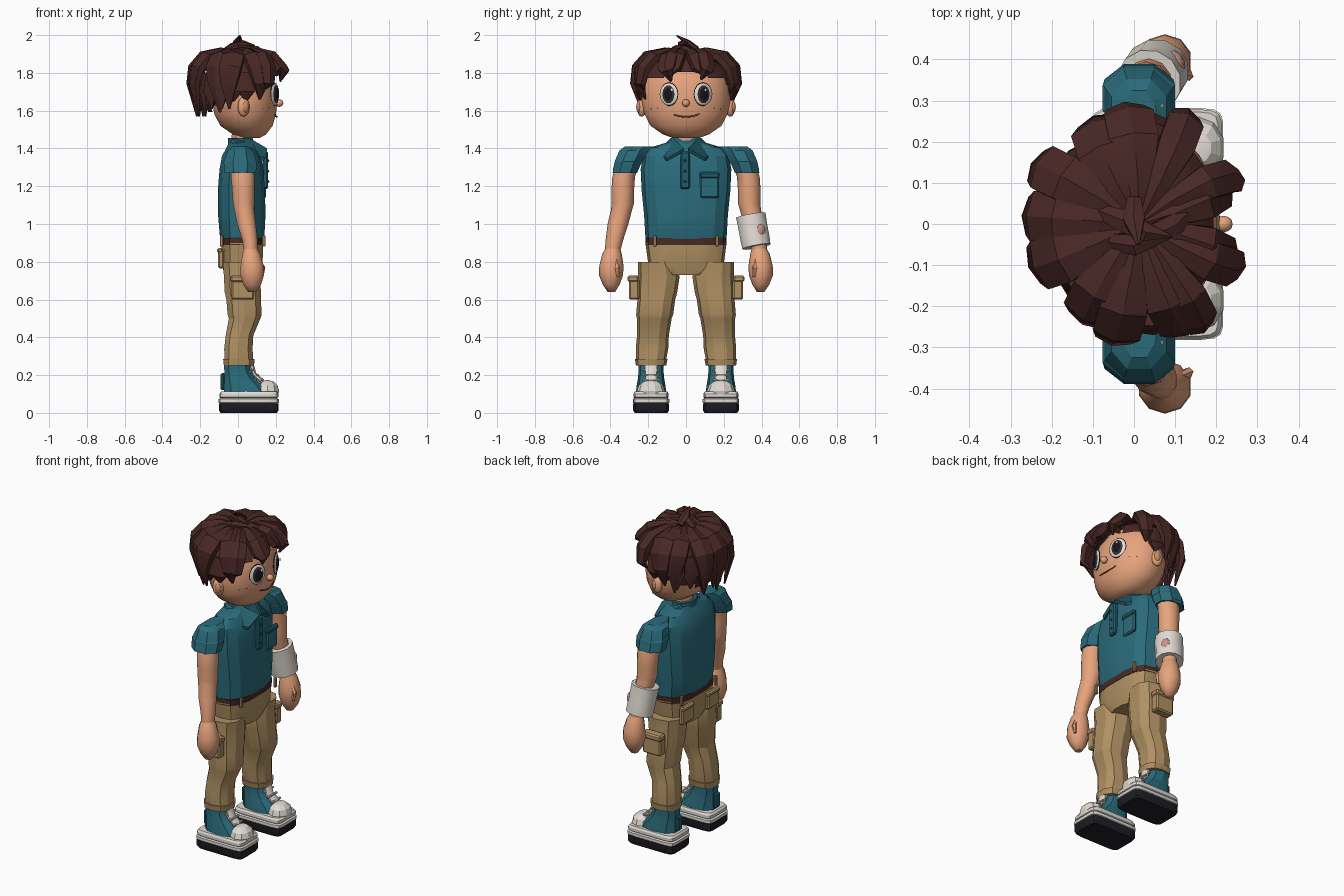
import bpy, bmesh, math
from mathutils import Vector, Matrix

mats = {}
def mat(h):
    if h not in mats:
        m = bpy.data.materials.new("colour_" + h)
        m.diffuse_color = [(int(h[i:i+2], 16) / 255) ** 2.2 for i in (0, 2, 4)] + [1]
        mats[h] = m
    return mats[h]

SKIN, TEAL, TAN, HAIR = "E6A27C", "2E6B7A", "AF9063", "4A2C2A"
WHITE, BLACK, BROWN, DARK = "E0DAD2", "24222A", "4A2E28", "265E6B"

def finish(name, bm, color, angle=35):
    bmesh.ops.recalc_face_normals(bm, faces=bm.faces)
    me = bpy.data.meshes.new(name)
    bm.to_mesh(me)
    bm.free()
    ob = bpy.data.objects.new(name, me)
    bpy.context.collection.objects.link(ob)
    me.materials.append(mat(color))
    bpy.ops.object.select_all(action='DESELECT')
    ob.select_set(True)
    bpy.context.view_layer.objects.active = ob
    bpy.ops.object.shade_smooth_by_angle(angle=math.radians(angle))
    return ob

def skin_rings(name, rings, color, angle=35):
    bm = bmesh.new()
    vs = [[bm.verts.new(p) for p in r] for r in rings]
    n = len(vs[0])
    for a, b in zip(vs, vs[1:]):
        for i in range(n):
            bm.faces.new((a[i], a[(i+1) % n], b[(i+1) % n], b[i]))
    bm.faces.new(vs[0])
    bm.faces.new(vs[-1])
    return finish(name, bm, color, angle)

def outline(n, p):
    for i in range(n):
        a = 2 * math.pi * (i + .5) / n
        c, s = math.cos(a), math.sin(a)
        yield math.copysign(abs(c) ** (2/p), c), math.copysign(abs(s) ** (2/p), s)

# horizontal rings: (z, cx, cy, rx, ry)
def loft(name, rings, color, n=12, p=2, side=1, angle=35):
    return skin_rings(name, [[(cx + rx*u, side*(cy + ry*v), z) for u, v in outline(n, p)]
                             for z, cx, cy, rx, ry in rings], color, angle)

# swept tube: widths and thicknesses along a path, flat side facing away from centre
def tube(name, pts, w, t, color, n=6, centre=(0, 0, 0), angle=35):
    pts = [Vector(q) for q in pts]
    rings = []
    for i, q in enumerate(pts):
        T = (pts[min(i+1, len(pts)-1)] - pts[max(i-1, 0)]).normalized()
        S = T.cross(q - Vector(centre)).normalized()
        N = S.cross(T)
        rings.append([q + S*w[i]*u + N*t[i]*v for u, v in outline(n, 2)])
    return skin_rings(name, rings, color, angle)

def box(name, c, s, color, bevel=.008, rz=0):
    bm = bmesh.new()
    bmesh.ops.create_cube(bm, size=1, matrix=Matrix.Translation(c) @ Matrix.Rotation(rz, 4, 'Z') @ Matrix.Diagonal((*s, 1)))
    bmesh.ops.bevel(bm, geom=bm.edges[:], offset=bevel, segments=1, affect='EDGES')
    return finish(name, bm, color)

def ball(name, c, r, color, rz=0, n=12, m=8, angle=50):
    bm = bmesh.new()
    bmesh.ops.create_uvsphere(bm, u_segments=n, v_segments=m, radius=1,
        matrix=Matrix.Translation(c) @ Matrix.Rotation(rz, 4, 'Z') @ Matrix.Diagonal((*r, 1)))
    return finish(name, bm, color, angle)

# head and neck
loft("head", [(1.455, .065, 0, .05, .07), (1.475, .06, 0, .09, .125), (1.52, .045, 0, .14, .19),
              (1.58, .038, 0, .165, .222), (1.65, .035, 0, .175, .237), (1.72, .03, 0, .172, .235),
              (1.79, .03, 0, .155, .215), (1.86, .03, 0, .11, .15), (1.88, .03, 0, .05, .07)],
     SKIN, 20, angle=60)
loft("neck", [(1.36, .02, 0, .06, .068), (1.5, .025, 0, .06, .068)], SKIN, 10)
ball("nose", (.218, 0, 1.64), (.022, .02, .02), SKIN)
tube("mouth", [(.188, -.075, 1.583), (.203, -.035, 1.57), (.206, 0, 1.567), (.203, .035, 1.57),
               (.188, .08, 1.585)], [.002, .004, .005, .004, .002], [.004]*5, "8A5240")

for s, nm in ((1, "left"), (-1, "right")):
    # face details
    ball(nm + "_ear", (.03, s*.235, 1.62), (.033, .025, .052), SKIN, -s*.3)
    ball(nm + "_ear_hollow", (.04, s*.251, 1.62), (.018, .012, .03), "C98A66", -s*.3)
    for part, d, rad, col in (("eye_outline", 0, (.008, .054, .063), BLACK),
                              ("eye_white", .003, (.009, .05, .059), WHITE),
                              ("iris", .006, (.01, .037, .049), "3A3030"),
                              ("pupil", .01, (.008, .026, .036), "1C1A20")):
        ball(nm + "_" + part, (.193 + d, s*(.09 + d*.3), 1.687), rad, col, s*.4, 14)
    ball(nm + "_eye_glint", (.213, s*.09 + .014, 1.71), (.004, .007, .009), WHITE, s*.4, 8, 6)
    for k, (y, z) in enumerate(((.15, 1.615), (.17, 1.63), (.185, 1.61))):
        x = .034 + .17 * math.sqrt(1 - (y/.23)**2)
        ball(f"{nm}_freckle_{k}", (x, s*y, z), (.003, .003, .003), "B9795A", 0, 6, 4)

    # arms, mitten hands and sleeves
    loft(nm + "_arm", [(1.33, .02, .305, .065, .06), (1.25, .025, .33, .065, .06), (1.18, .028, .335, .062, .06),
                       (1.11, .03, .335, .06, .06), (1.08, .032, .34, .056, .056), (1.0, .045, .36, .052, .055),
                       (.92, .062, .378, .043, .047), (.85, .068, .39, .036, .04)], SKIN, 10, 2, s, 50)
    loft(nm + "_hand", [(.88, .066, .386, .033, .036), (.84, .07, .392, .05, .052), (.78, .075, .395, .064, .064),
                        (.73, .075, .397, .066, .064), (.68, .075, .396, .05, .045), (.64, .075, .395, .022, .02)],
         SKIN, 10, 2, s, 60)
    tube(nm + "_thumb", [(.11, s*.375, .81), (.128, s*.365, .765), (.125, s*.36, .72)],
         [.014, .02, .01], [.01, .014, .008], SKIN)
    loft(nm + "_sleeve", [(1.29, .012, .32, .087, .072), (1.34, .012, .3, .09, .08), (1.39, .012, .276, .072, .082),
                          (1.41, .012, .25, .045, .08)], TEAL, 8, 2.1, s, 25)
    loft(nm + "_sleeve_cuff", [(1.27, .012, .324, .09, .07), (1.33, .012, .306, .095, .078),
                               (1.338, .012, .303, .088, .075)], TEAL, 8, 2.1, s, 25)
    tube(nm + "_sleeve_tear", [(0, s*.318, 1.395), (.05, s*.308, 1.396), (.068, s*.285, 1.394)],
         [.004]*3, [.008]*3, SKIN, 4)

    # collar flap
    bm = bmesh.new()
    flap = [(-.03, .085, 1.452), (.03, .135, 1.4), (.075, .14, 1.37), (.145, .1, 1.35), (.155, .01, 1.4), (.07, .062, 1.45)]
    f = bm.faces.new([bm.verts.new((x, s*y, z)) for x, y, z in flap])
    up = bmesh.ops.extrude_face_region(bm, geom=[f])['geom']
    bmesh.ops.translate(bm, vec=(-.008, 0, -.016), verts=[v for v in up if isinstance(v, bmesh.types.BMVert)])
    finish(nm + "_collar_flap", bm, DARK)

    # trouser leg, hem and pockets
    loft(nm + "_leg", [(.27, .005, .185, .08, .078), (.34, .002, .18, .078, .086), (.41, .008, .175, .076, .084),
                       (.5, .035, .168, .087, .092), (.52, .035, .166, .094, .098), (.6, .03, .157, .095, .1),
                       (.64, .025, .152, .1, .106), (.72, .022, .144, .1, .11), (.8, .022, .155, .107, .1)],
         TAN, 10, 2.5, s, 25)
    loft(nm + "_hem", [(.25, .005, .185, .083, .08), (.285, .005, .184, .087, .086)], TAN, 10, 2.5, s)
    box(nm + "_cargo_pocket", (.025, s*.275, .655), (.12, .055, .11), TAN)
    box(nm + "_cargo_flap", (.025, s*.28, .71), (.13, .058, .035), "B39468")
    box(nm + "_back_pocket", (-.09, s*.125, .815), (.03, .11, .1), TAN)
    box(nm + "_back_pocket_flap", (-.095, s*.125, .86), (.03, .115, .028), "B39468")
    for k, x in enumerate((-.087, .137)):
        box(f"{nm}_belt_loop_{k}", (x, s*.165, .91), (.018, .018, .06), TAN, .004)

    # high-top shoe
    cy = .185
    loft(nm + "_outsole", [(0, .057, cy, .15, .087), (.012, .057, cy, .158, .095), (.05, .057, cy, .158, .095)], BLACK, 16, 8, s)
    loft(nm + "_midsole", [(.05, .057, cy, .15, .09), (.055, .057, cy, .16, .097), (.073, .057, cy, .16, .097),
                           (.078, .057, cy, .15, .089), (.083, .057, cy, .157, .094), (.1, .057, cy, .157, .094),
                           (.112, .057, cy, .148, .088)], WHITE, 16, 8, s, 25)
    loft(nm + "_shoe_upper", [(.105, .045, cy, .125, .08), (.14, .032, cy, .11, .077), (.18, .01, cy, .085, .07),
                              (.22, -.003, cy, .072, .066), (.265, -.008, cy, .07, .068)], TEAL, 10, 2.4, s, 25)
    ball(nm + "_toe_cap", (.157, s*cy, .115), (.064, .075, .06), WHITE, 0, 10, 6, 20)
    tube(nm + "_tongue", [(.13, s*cy, .165), (.085, s*cy, .205), (.068, s*cy, .265)],
         [.034, .032, .036], [.014]*3, WHITE, 8, (-.3, s*cy, 0))
    for k in range(3):
        box(f"{nm}_lace_{k}", (.128 - k*.025, s*cy, .175 + k*.026), (.014, .09, .012), WHITE, .003)
    box(nm + "_heel_tab", (-.08, s*cy, .165), (.025, .045, .09), DARK)

# shirt
loft("shirt", [(.915, .022, 0, .115, .207), (.93, .022, 0, .12, .215), (1.05, .02, 0, .128, .222),
               (1.18, .018, 0, .127, .235), (1.29, .018, 0, .118, .24), (1.36, .018, 0, .105, .228),
               (1.405, .018, 0, .08, .19), (1.435, .018, 0, .065, .09)], TEAL, 14, 2.6, angle=20)
loft("collar_band", [(1.4, .02, 0, .078, .1), (1.455, .012, 0, .066, .086)], DARK, 12)
box("placket", (.145, -.005, 1.285), (.03, .05, .2), DARK)
for k in range(3):
    ball(f"button_{k}", (.16, -.005, 1.225 + k*.055), (.006, .007, .007), "1F4A56", 0, 8, 4)
box("chest_pocket", (.138, .125, 1.205), (.022, .1, .135), TEAL)
box("chest_pocket_flap", (.142, .125, 1.258), (.026, .106, .032), DARK)

# hips and belt
loft("hips", [(.73, .022, 0, .095, .09), (.79, .022, 0, .11, .2), (.9, .022, 0, .113, .215)], TAN, 14, 3, angle=25)
loft("belt", [(.888, .022, 0, .115, .214), (.925, .022, 0, .117, .214)], BROWN, 14, 3)

# forearm bandage with a faint stain
axis = [Vector((.035, .343, 1.045)).lerp(Vector((.055, .373, .88)), k/4) for k in range(5)]
tube("bandage", axis, [.082, .08, .08, .08, .078], [.08]*5, WHITE, 12, (-3, .36, .96), 60)
ball("bandage_stain", (.102, .395, .965), (.02, .03, .036), "C9908A", .55, 10, 6)

# hair cap
bm = bmesh.new()
bmesh.ops.create_uvsphere(bm, u_segments=24, v_segments=18, radius=1,
    matrix=Matrix.Translation((.018, 0, 1.7)) @ Matrix.Diagonal((.203, .25, .212, 1)))
bmesh.ops.delete(bm, geom=[v for v in bm.verts if v.co.z < 1.6 + (v.co.x + .12)*.56], context='VERTS')
finish("hair_cap", bm, HAIR)

# upper locks: azimuth, reach, tip height, width, sideways curl
locks = [(-12, .225, 1.785, .05, -.04), (14, .215, 1.785, .055, .05), (38, .25, 1.765, .048, -.06),
         (62, .275, 1.7, .052, .02), (90, .268, 1.63, .07, .03), (120, .255, 1.59, .07, -.03),
         (146, .27, 1.58, .066, .02), (176, .255, 1.57, .072, 0), (206, .258, 1.57, .072, -.02),
         (236, .25, 1.59, .07, .02), (262, .272, 1.61, .068, -.02), (287, .265, 1.66, .064, .03),
         (308, .278, 1.71, .05, -.03), (328, .25, 1.755, .055, .04)]
for i, (az, R, tip, w, curl) in enumerate(locks):
    a = math.radians(az)
    mid = 1.745 if tip < 1.72 else 1.815
    prof = ((.05, 1.9), (.42, 1.91), (.76, 1.882), (.96, 1.825), (1.02, mid), (.9, tip))
    path = [(.012 + R*k*math.cos(a + curl*j), R*k*math.sin(a + curl*j), z) for j, (k, z) in enumerate(prof)]
    tube(f"hair_lock_{i:02d}", path, [.012, .62*w, w, w, .74*w, .006],
         [.012, .024, .036, .034, .026, .005], HAIR, 6, (.01, 0, 1.68), 30)

# under layer of hanging points around the sides and nape
for i in range(11):
    a = math.radians(80 + 20*i)
    tip = 1.55 + .1*abs(i - 5)/5 + .02*(i % 2)
    path = [(.01 + .2*k*math.cos(a), .25*k*math.sin(a), z) for k, z in ((.92, 1.8), (1, 1.7), (.97, tip))]
    tube(f"hair_under_lock_{i:02d}", path, [.05, .05, .006], [.022, .024, .005], HAIR, 6, (.01, 0, 1.66))

# crown tuft and raised strands
tube("crown_tuft", [(-.08, .03, 1.91), (-.03, .01, 1.94), (.03, -.02, 1.955), (.09, -.03, 1.945)],
     [.02, .03, .026, .004], [.015, .02, .018, .003], HAIR, 6, (0, 0, 1.6), 30)
tube("crown_spike", [(.0, .06, 1.925), (.0, .01, 1.96), (.01, -.05, 1.998)],
     [.02, .03, .004], [.015, .016, .003], HAIR, 6, (0, 0, 1.6), 30)
tube("crown_strand", [(-.08, -.04, 1.905), (0, -.05, 1.93), (.1, .0, 1.925), (.17, .07, 1.89)],
     [.02, .03, .03, .004], [.014, .018, .018, .004], HAIR, 6, (0, 0, 1.6), 30)
